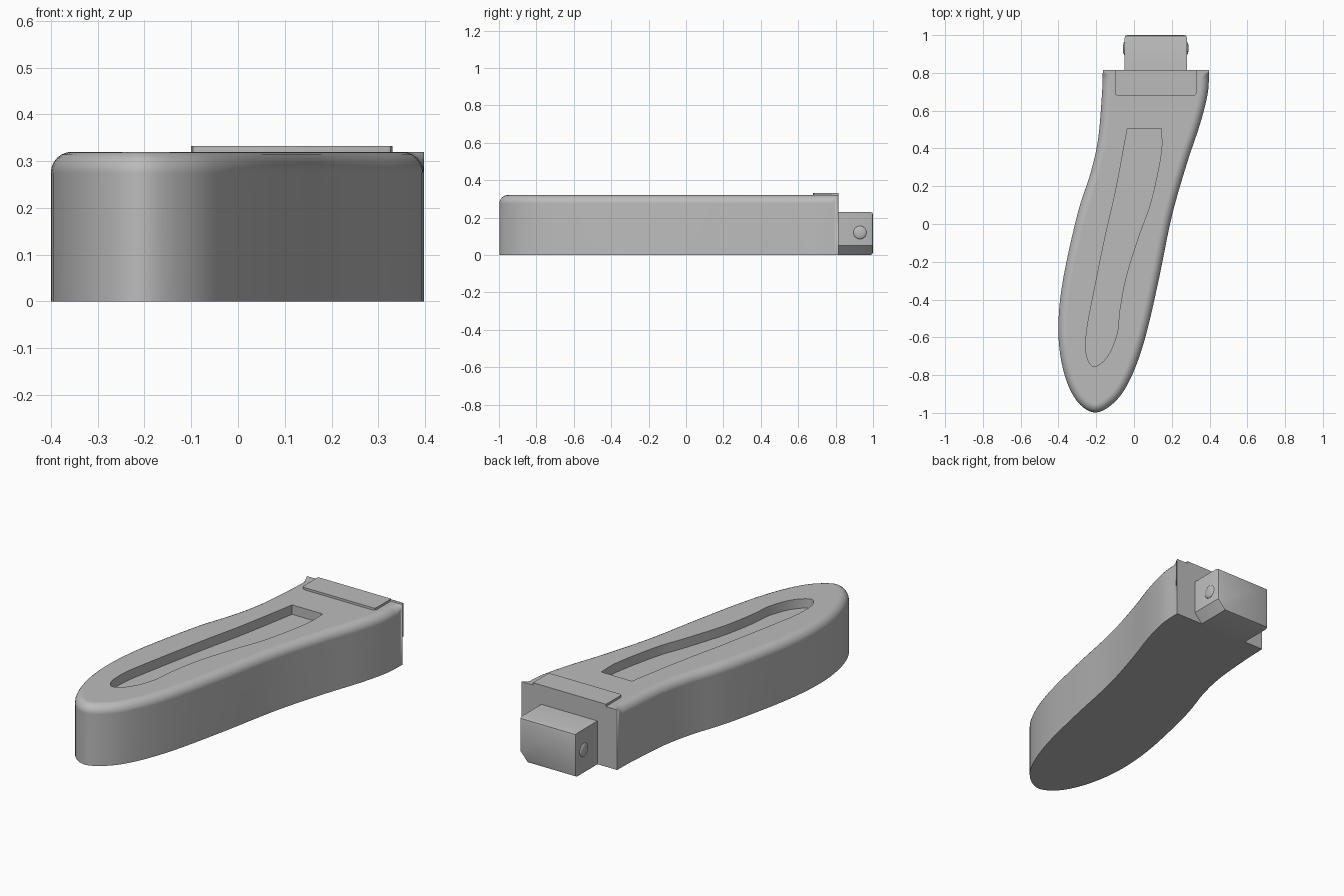
import bpy, bmesh, math
from mathutils import Vector

default_cube = bpy.data.objects.get("Cube")
if default_cube:
    bpy.data.objects.remove(default_cube, do_unlink=True)

grey = bpy.data.materials.new("plain grey")
grey.use_nodes = True
colour = (0.5, 0.5, 0.5, 1)
grey.diffuse_color = colour
grey.node_tree.nodes["Principled BSDF"].inputs["Base Color"].default_value = colour


def finish(name, bm):
    """Turn a bmesh into a shaded, coloured object."""
    bmesh.ops.remove_doubles(bm, verts=bm.verts, dist=0.0001)
    bmesh.ops.recalc_face_normals(bm, faces=bm.faces)
    mesh = bpy.data.meshes.new(name)
    bm.to_mesh(mesh)
    bm.free()
    mesh.materials.append(grey)
    obj = bpy.data.objects.new(name, mesh)
    bpy.context.collection.objects.link(obj)
    return obj


def smooth(obj):
    bpy.ops.object.select_all(action='DESELECT')
    obj.select_set(True)
    bpy.context.view_layer.objects.active = obj
    bpy.ops.object.shade_smooth_by_angle(angle=math.radians(32))


def spline(points, steps=5):
    """Sample a smooth open curve through the points."""
    pts = [Vector(p) for p in points]
    pts = [2 * pts[0] - pts[1]] + pts + [2 * pts[-1] - pts[-2]]
    out = []
    for a, b, c, d in zip(pts, pts[1:], pts[2:], pts[3:]):
        for i in range(steps):
            t = i / steps
            out.append(0.5 * (2 * b + (c - a) * t + (2 * a - 5 * b + 4 * c - d) * t * t
                              + (3 * b - a - 3 * c + d) * t ** 3))
    return out + [pts[-2]]


def loft(name, rings):
    """Join closed rings of points into a capped solid."""
    bm = bmesh.new()
    loops = [[bm.verts.new(p) for p in ring] for ring in rings]
    n = len(loops[0])
    for low, high in zip(loops, loops[1:]):
        for i in range(n):
            j = (i + 1) % n
            bm.faces.new((low[i], low[j], high[j], high[i]))
    bm.faces.new(loops[0][::-1])
    bm.faces.new(loops[-1])
    return finish(name, bm)


def prism(name, outline, axis, start, end):
    """Extrude an outline along y or z."""
    def place(p, s):
        return (p[0], s, p[1]) if axis == 'y' else (p[0], p[1], s)
    return loft(name, [[place(p, s) for p in outline] for s in (start, end)])


def bevel(obj, test, width):
    """Chamfer only the edges that pass the test."""
    bm = bmesh.new()
    bm.from_mesh(obj.data)
    edges = [e for e in bm.edges if test(*(v.co for v in e.verts))]
    bmesh.ops.bevel(bm, geom=edges, offset=width, segments=2, profile=0.5, affect='EDGES')
    bm.to_mesh(obj.data)
    bm.free()


# Handle body: curved outline with a rounded top rim that fades at the back corners
BACK, HEIGHT, ROUND = 0.815, 0.32, 0.045
outline = spline([
    (-0.165, BACK), (-0.17, 0.68), (-0.19, 0.45), (-0.23, 0.27), (-0.30, 0.05),
    (-0.38, -0.32), (-0.4, -0.58), (-0.37, -0.79), (-0.3, -0.94), (-0.2, -0.998),
    (-0.09, -0.93), (-0.01, -0.8), (0.06, -0.6), (0.13, -0.3), (0.2, 0.04),
    (0.28, 0.32), (0.35, 0.53), (0.39, 0.69), (0.398, BACK)], 6)
inward = []
for i, p in enumerate(outline):
    tangent = outline[min(i + 1, len(outline) - 1)] - outline[max(i - 1, 0)]
    inward.append(Vector((-tangent.y, tangent.x)).normalized())


def rim_ring(angle):
    ring = []
    for p, n in zip(outline, inward):
        r = ROUND * min(1, (BACK - p.y) / 0.03)
        q = p + n * r * (1 - math.cos(angle))
        ring.append((q.x, q.y, HEIGHT - r + r * math.sin(angle)))
    return ring


base = [(p.x, p.y, 0) for p in outline]
body = loft("handle_body", [base] + [rim_ring(math.pi / 2 * k / 6) for k in range(7)])

# Recessed grip groove in the top
groove = spline([
    (0.145, 0.505), (0.143, 0.37), (0.09, 0.12), (0.03, -0.05), (-0.04, -0.27),
    (-0.075, -0.45), (-0.09, -0.58), (-0.14, -0.7), (-0.21, -0.755), (-0.25, -0.7),
    (-0.252, -0.58), (-0.22, -0.4), (-0.155, -0.08), (-0.095, 0.185), (-0.035, 0.505)])
cutter = prism("groove_cutter", groove, 'z', HEIGHT - 0.05, HEIGHT + 0.1)
cutter.hide_render = True
cut = body.modifiers.new("Groove", 'BOOLEAN')
cut.operation, cut.object, cut.solver = 'DIFFERENCE', cutter, 'EXACT'
bpy.context.view_layer.objects.active = body
bpy.ops.object.modifier_apply(modifier=cut.name)
bpy.data.objects.remove(cutter, do_unlink=True)
smooth(body)
body.modifiers.new("Flat top shading", 'WEIGHTED_NORMAL').keep_sharp = True

# Thin raised plate at the back of the top
plate = prism("top_plate", [(-0.1, 0.68), (0.33, 0.68), (0.33, BACK), (-0.1, BACK)],
              'z', 0.28, 0.332)
bevel(plate, lambda a, b: abs(a.z - b.z) > 0.01 and a.y < 0.7, 0.012)
smooth(plate)

# Connector tongue with one lower corner cut away
tongue = prism("connector_tongue",
               [(-0.05, 0), (0.235, 0), (0.28, 0.05), (0.28, 0.23), (-0.05, 0.23)],
               'y', 0.75, 1)
bevel(tongue, lambda a, b: a.y > 0.99 and b.y > 0.99, 0.014)
smooth(tongue)

# Small locking bumps on both sides of the tongue
for side, x in (("right", -0.05), ("left", 0.28)):
    bm = bmesh.new()
    bmesh.ops.create_uvsphere(bm, u_segments=20, v_segments=12, radius=0.035)
    bmesh.ops.scale(bm, vec=(0.25, 1, 1), verts=bm.verts)
    bmesh.ops.translate(bm, vec=(x, 0.93, 0.12), verts=bm.verts)
    smooth(finish(side + "_locking_bump", bm))
